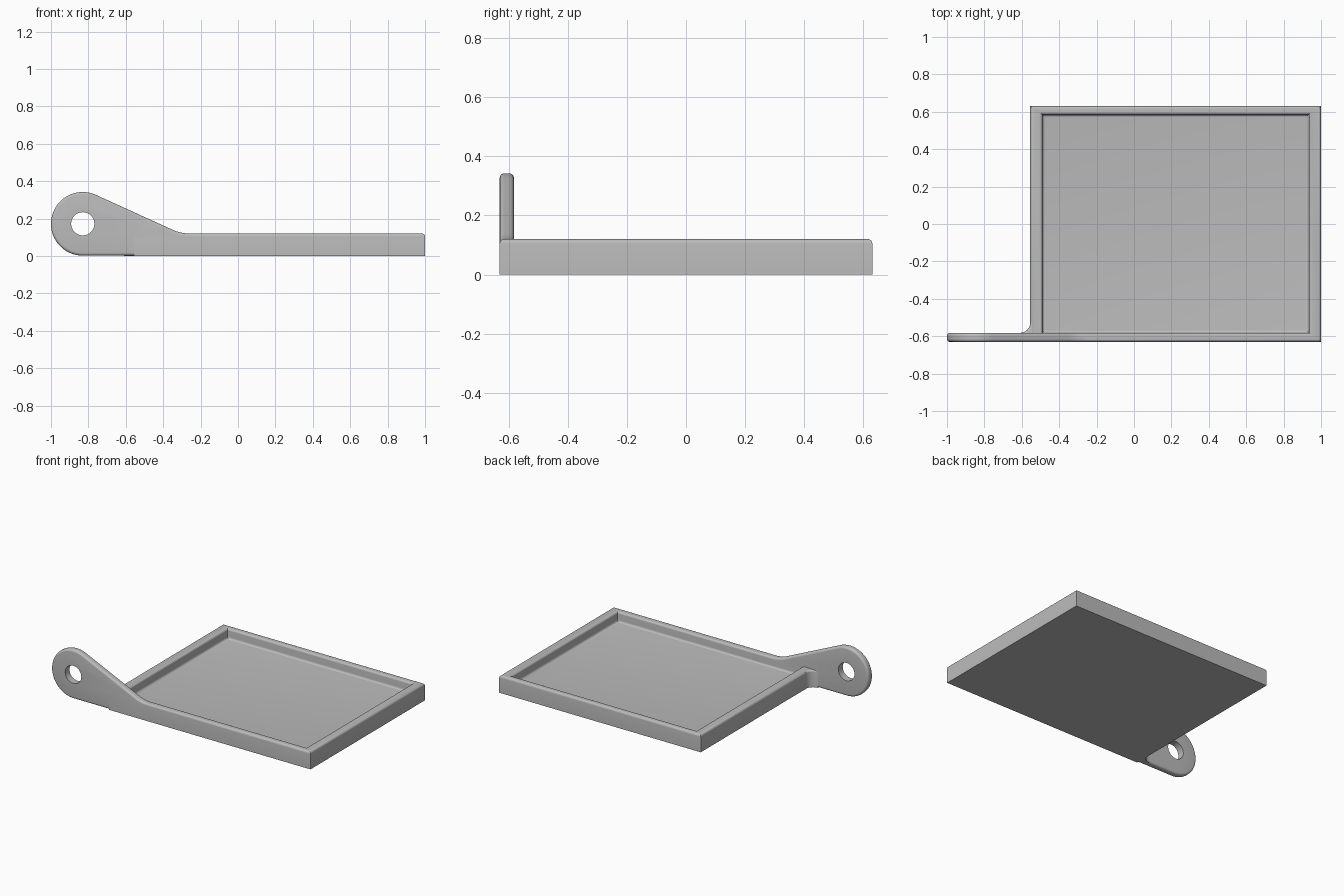
import bpy, bmesh, math
from mathutils import Vector

if "Cube" in bpy.data.objects:
    bpy.data.objects.remove(bpy.data.objects["Cube"])

GREY = (0.5, 0.5, 0.5, 1)
grey = bpy.data.materials.new("plain grey")
grey.use_nodes = True
grey.diffuse_color = GREY
grey.node_tree.nodes["Principled BSDF"].inputs["Base Color"].default_value = GREY

LEFT, RIGHT, FRONT, BACK, RIM = -0.555, 1.0, -0.63, 0.63, 0.12
FLOOR, ROUND, ARM_BACK = 0.05, 0.015, -0.582
EYE = Vector((-0.83, 0.172))
EYE_R, HOLE_R = 0.17, 0.062


def finish(bm, name):
    bmesh.ops.recalc_face_normals(bm, faces=bm.faces)
    mesh = bpy.data.meshes.new(name)
    bm.to_mesh(mesh)
    bm.free()
    mesh.materials.append(grey)
    obj = bpy.data.objects.new(name, mesh)
    bpy.context.collection.objects.link(obj)
    return obj


def round_edges(bm, edges, radius):
    bmesh.ops.bevel(bm, geom=edges, offset=radius, segments=5, profile=0.5,
                    affect='EDGES', clamp_overlap=True)


def arc(centre, radius, start, end, steps):
    return [centre + radius * Vector((math.cos(a), math.sin(a))) for a in
            (math.radians(start + (end - start) * i / steps) for i in range(steps + 1))]


def prism(points, to_3d, depth):
    bm = bmesh.new()
    face = bm.faces.new([bm.verts.new(to_3d(p)) for p in points])
    new = bmesh.ops.extrude_face_region(bm, geom=[face])["geom"]
    bmesh.ops.translate(bm, vec=depth, verts=[v for v in new if isinstance(v, bmesh.types.BMVert)])
    return bm


def modify(obj, other, operation):
    mod = obj.modifiers.new(operation.lower(), 'BOOLEAN')
    mod.operation, mod.object, mod.solver = operation, other, 'EXACT'
    bpy.context.view_layer.objects.active = obj
    bpy.ops.object.modifier_apply(modifier=mod.name)
    bpy.data.objects.remove(other)


# Shallow tray: nested rectangles joined into walls, with rounded rim and floor edges
def rectangle(bm, x0, x1, y0, y1, z):
    return [bm.verts.new(p) for p in ((x0, y0, z), (x1, y0, z), (x1, y1, z), (x0, y1, z))]


bm = bmesh.new()
outer = (LEFT, RIGHT, FRONT, BACK)
inner = (-0.49, 0.935, ARM_BACK, 0.585)
loops = [rectangle(bm, *outer, 0), rectangle(bm, *outer, RIM),
         rectangle(bm, *inner, RIM), rectangle(bm, *inner, FLOOR)]
for low, high in zip(loops, loops[1:]):
    for i in range(4):
        j = (i + 1) % 4
        bm.faces.new((low[i], low[j], high[j], high[i]))
bm.faces.new(loops[0])
bm.faces.new(loops[3])
round_edges(bm, [bm.edges.get((loop[i], loop[i - 1])) for loop in loops[1:] for i in range(4)], ROUND)
tray = finish(bm, "tray")

# Hinge arm: round eye, sloping top edge, soft blend into the front rim
slope = math.radians(-24.5)
tangent = 90 + math.degrees(slope)
direction = Vector((math.cos(slope), math.sin(slope)))
top = EYE + EYE_R * Vector((-direction.y, direction.x))
meet = top + direction * ((RIM - top.y) / direction.y)
blend_r = 0.22
reach = blend_r * math.tan(-slope / 2)
blend = arc(Vector((meet.x + reach, RIM + blend_r)), blend_r, 180 + tangent, 270, 8)
outline = arc(EYE, EYE_R, tangent, 270, 48)
outline[-1].y = 0
outline += [Vector((-0.52, 0)), Vector((-0.52, 0.04)), Vector((-0.1, 0.04)), Vector((-0.1, RIM))]
outline += blend[::-1]
bm = prism(outline, lambda p: (p.x, FRONT, p.y + 0.002 * (p.y < 0.001)), (0, ARM_BACK - FRONT, 0))


def is_arm_rim(edge):
    a, b = (v.co for v in edge.verts)
    mid = (a + b) / 2
    inside = mid.x > -0.53 and mid.z < RIM - 0.001
    return abs(a.y - b.y) < 1e-5 and not inside


round_edges(bm, [e for e in bm.edges if is_arm_rim(e)], ROUND)
arm = finish(bm, "hinge_arm")

# Pin hole through the eye
hole = prism(arc(EYE, HOLE_R, 0, 352.5, 47), lambda p: (p.x, FRONT - 0.1, p.y), (0, 0.3, 0))
modify(arm, finish(hole, "pin_hole_cutter"), 'DIFFERENCE')

# Curved gusset in the corner between arm and tray
g = 0.055
corner = arc(Vector((LEFT - g, ARM_BACK + g)), g, 270, 360, 10)
corner += [Vector((LEFT + 0.03, ARM_BACK + g)), Vector((LEFT + 0.03, ARM_BACK - 0.02)),
           Vector((LEFT - g, ARM_BACK - 0.02))]
bm = prism(corner, lambda p: (p.x, p.y, 0.001), (0, 0, RIM - 0.002))
curved = [e for e in bm.edges if all(v.co.z > 0.1 for v in e.verts)
          and all(v.co.x < LEFT + 0.001 and v.co.y > ARM_BACK - 0.001 for v in e.verts)]
round_edges(bm, curved, 0.012)
gusset = finish(bm, "corner_gusset")

for obj in (tray, arm, gusset):
    bpy.ops.object.select_all(action='DESELECT')
    obj.select_set(True)
    bpy.context.view_layer.objects.active = obj
    bpy.ops.object.shade_smooth_by_angle(angle=math.radians(30))
